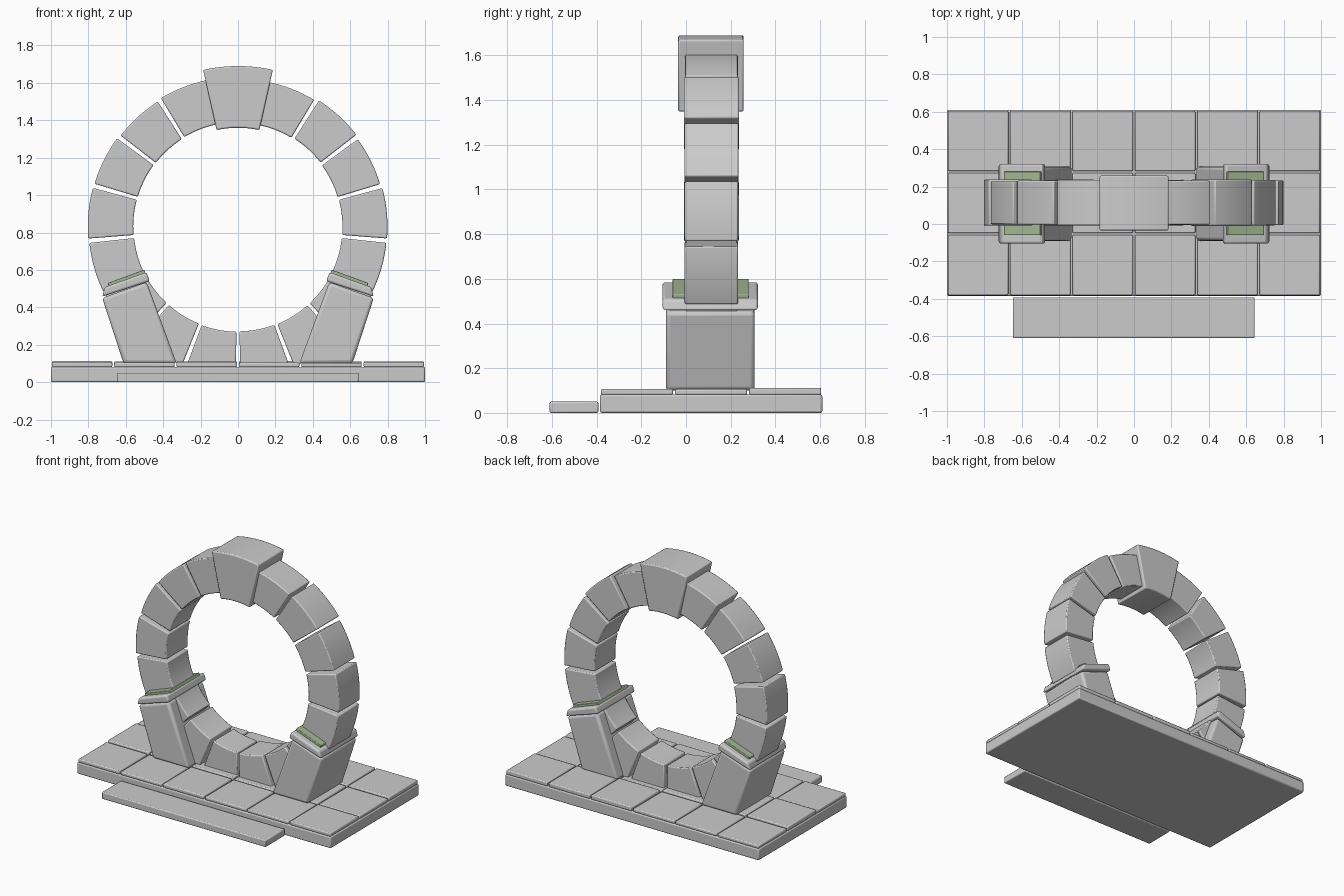
import bpy, bmesh, random
from math import radians, cos, sin

if "Cube" in bpy.data.objects:
    bpy.data.objects.remove(bpy.data.objects["Cube"])

random.seed(4)
RING_Z = 0.83
STONES = 17


def extrude_profile(name, pts, y0, y1, bevel, segments=2, mat=None):
    """Extrude an (x, z) outline between two y depths and soften its edges."""
    bm = bmesh.new()
    front = [bm.verts.new((x, y0, z)) for x, z in pts]
    back = [bm.verts.new((x, y1, z)) for x, z in pts]
    bm.faces.new(front)
    bm.faces.new(back[::-1])
    n = len(pts)
    for i in range(n):
        j = (i + 1) % n
        bm.faces.new((front[i], back[i], back[j], front[j]))
    bmesh.ops.recalc_face_normals(bm, faces=bm.faces)
    me = bpy.data.meshes.new(name)
    bm.to_mesh(me)
    bm.free()
    ob = bpy.data.objects.new(name, me)
    bpy.context.collection.objects.link(ob)
    if mat:
        me.materials.append(mat)
    mod = ob.modifiers.new("soft_edges", 'BEVEL')
    mod.width = bevel
    mod.segments = segments
    mod.limit_method = 'ANGLE'
    mod.angle_limit = radians(30)
    bpy.ops.object.select_all(action='DESELECT')
    ob.select_set(True)
    bpy.context.view_layer.objects.active = ob
    bpy.ops.object.shade_smooth_by_angle(angle=radians(25))
    return ob


def box(name, x0, x1, y0, y1, z0, z1, bevel):
    return extrude_profile(name, [(x0, z0), (x1, z0), (x1, z1), (x0, z1)], y0, y1, bevel)


def wedge(name, mid, half, r0, r1, y0, y1, bevel, steps=8):
    """Arched stone: a sector of the ring."""
    angles = [radians(mid - half + 2 * half * i / steps) for i in range(steps + 1)]
    pts = [(r1 * cos(a), RING_Z + r1 * sin(a)) for a in angles]
    pts += [(r0 * cos(a), RING_Z + r0 * sin(a)) for a in reversed(angles)]
    return extrude_profile(name, pts, y0, y1, bevel)


# Base slab and front step
box("base_slab", -1, 1, -0.385, 0.61, 0.0, 0.082, 0.008)
box("front_step", -0.648, 0.645, -0.61, -0.392, 0.0, 0.05, 0.007)

# Paving tiles, slightly uneven
for row in range(3):
    for col in range(6):
        x, y = -1 + col / 3, -0.385 + row * 0.3317
        top = 0.108 + random.uniform(-0.005, 0.005)
        box("paving_tile", x + 0.005, x + 0.328, y + 0.004, y + 0.327, 0.08, top, 0.007)

# Ring stones, with the larger keystone on top
step = 360 / STONES
wedge("keystone", 90, 12.5, 0.53, 0.86, -0.035, 0.258, 0.008)
for k in range(1, STONES):
    j = random.uniform(-0.007, 0.007)
    d = random.uniform(-0.005, 0.005)
    wedge("ring_stone", 90 + k * step, step / 2 - 0.85,
          0.558 + j * 0.4, 0.798 + j, -0.005 + d, 0.233 - d, 0.007)

# Leaning pedestals with caps and mossy pads
moss = bpy.data.materials.new("moss")
moss.diffuse_color = (0.36, 0.47, 0.29, 1)
moss.use_nodes = True
moss.node_tree.nodes["Principled BSDF"].inputs["Base Color"].default_value = moss.diffuse_color
leg = [(-0.726, 0.45), (-0.488, 0.535), (-0.328, 0.1), (-0.612, 0.1)]
cap = [(-0.726, 0.457), (-0.712, 0.508), (-0.49, 0.588), (-0.472, 0.54)]
pad = [(-0.69, 0.50), (-0.696, 0.53), (-0.502, 0.601), (-0.488, 0.57)]
for side in (1, -1):
    for name, pts, y0, y1, bev, mat in (
            ("pedestal", leg, -0.09, 0.307, 0.018, None),
            ("pedestal_cap", cap, -0.105, 0.322, 0.012, None),
            ("moss_pad", pad, -0.06, 0.28, 0.004, moss)):
        extrude_profile(name, [(side * x, z) for x, z in pts], y0, y1, bev, 3, mat)
